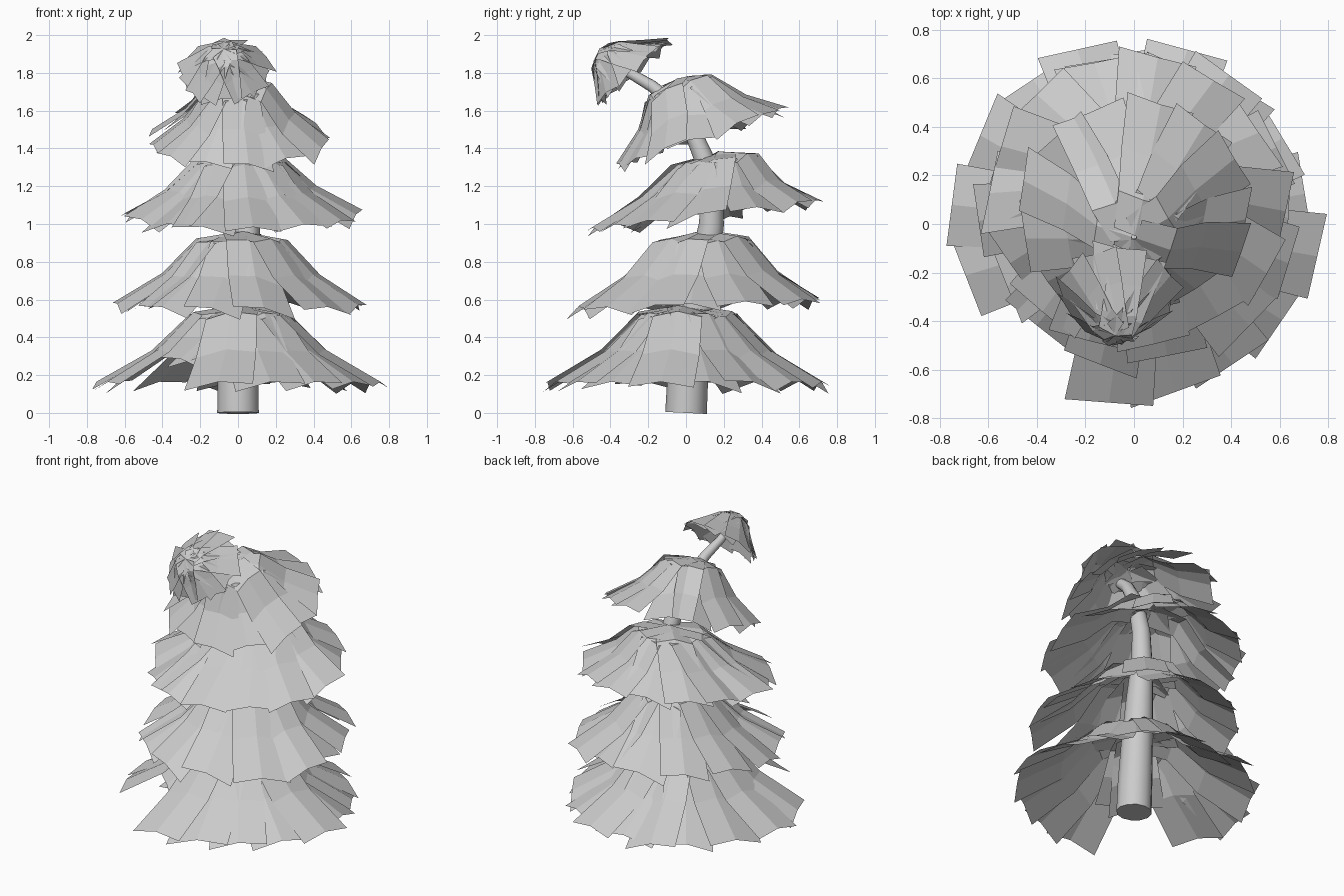
import bpy, bmesh, math, random
from mathutils import Vector, Matrix

if "Cube" in bpy.data.objects:
    bpy.data.objects.remove(bpy.data.objects["Cube"])

random.seed(7)

# Trunk: tapering tube that hooks toward the front at the top (x, y, z, radius)
PATH = [(0, 0, 0, .11), (0, .01, .2, .108), (.01, .04, .45, .1), (.03, .09, .75, .085),
        (.05, .135, 1.0, .066), (.055, .135, 1.2, .058), (.045, .09, 1.36, .052),
        (.03, .03, 1.5, .045), (.01, -.05, 1.62, .039), (-.02, -.18, 1.73, .032),
        (-.05, -.3, 1.8, .027), (-.07, -.42, 1.88, .015)]
cu = bpy.data.curves.new("trunk", 'CURVE')
cu.dimensions = '3D'
cu.bevel_depth = 1
cu.bevel_resolution = 4
cu.use_fill_caps = True
sp = cu.splines.new('POLY')
sp.points.add(len(PATH) - 1)
for p, (x, y, z, r) in zip(sp.points, PATH):
    p.co = (x, y, z, 1)
    p.radius = r
sp.use_smooth = True
trunk = bpy.data.objects.new("trunk", cu)
bpy.context.collection.objects.link(trunk)

# Side profile of one branch card: (fraction of radius, fraction of height)
PROFILE = [(.02, 1.0), (.34, .91), (.61, .42), (1.0, 0.0)]
CONE = [(.0, 1.0), (.28, .85), (.6, .45), (1.0, 0.0)]


def add_card(bm, mat, ang, radius, height, width, profile, lean):
    """One drooping rectangular branch card, arched across its width."""
    roll = random.uniform(-.22, .22)
    yaw = random.uniform(-.15, .15)
    rot = Matrix.Rotation(ang, 4, 'Z')
    rows = []
    for i, (fr, fh) in enumerate(profile):
        w = width * (.62 + .38 * i / 3) / 2
        row = []
        for s in (-1, 0, 1):
            droop = .08 * width * abs(s)
            v = Vector((fr * radius + s * w * yaw, s * w, fh * height - droop + s * w * roll))
            v = rot @ v
            v.y += lean * fh
            row.append(bm.verts.new(mat @ v))
        rows.append(row)
    for a, b in zip(rows, rows[1:]):
        for j in range(2):
            bm.faces.new((a[j], b[j], b[j + 1], a[j + 1]))


def tier(name, center, axis, radius, height, angles, lean=0, profile=PROFILE, short=()):
    """Ring of overlapping cards around a tilted axis; short lists stubby extra cards."""
    q = Vector((0, 0, 1)).rotation_difference(Vector(axis).normalized())
    mat = Matrix.Translation(center) @ q.to_matrix().to_4x4()
    bm = bmesh.new()
    for a in list(angles) + list(short):
        k = .62 if a in short else 1
        width = (.16 + .26 * radius) * random.uniform(.92, 1.1)
        add_card(bm, mat @ Matrix.Translation((0, 0, height * (1 - k) * .8)), math.radians(a),
                 radius * k * random.uniform(.93, 1.03),
                 height * (k + (1 - k) * .1) * random.uniform(.95, 1.03),
                 width, profile, lean)
    me = bpy.data.meshes.new(name)
    bm.to_mesh(me)
    bm.free()
    ob = bpy.data.objects.new(name, me)
    bpy.context.collection.objects.link(ob)


def ring(n):
    return [360 * (i + random.uniform(-.25, .25)) / n for i in range(n)]


# Five branch tiers; the lowest has a gap at the front left
tier("branches_bottom", (0, 0, .165), (0, 0, 1), .755, .4,
     [10, 30, 52, 73, 92, 125, 150, 174, 197, 262, 284, 305, 327, 350, 108], short=[228, 240])
tier("branches_lower", (.02, .06, .58), (0, -.04, 1), .65, .38, ring(14), lean=.04)
tier("branches_middle", (.01, .09, 1.055), (0, -.12, .99), .6, .31, ring(14), lean=.11)
tier("branches_upper", (0, .07, 1.465), (0, -.33, .95), .47, .32, ring(13), lean=-.02)
tier("branches_top", (-.07, -.28, 1.815), (-.04, -.66, .75), .235, .2, ring(12),
     lean=-.06, profile=CONE)
